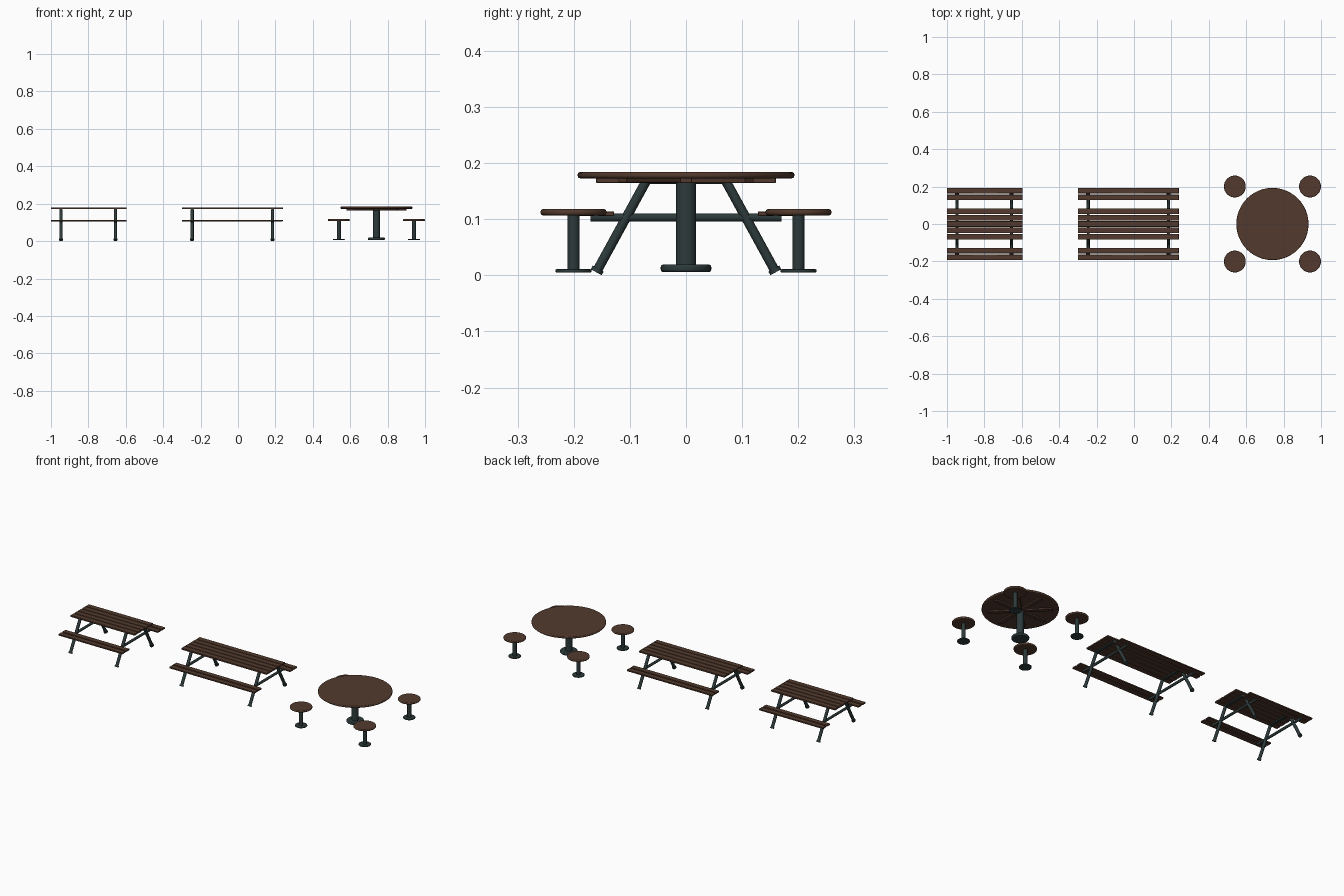
import bpy
import math
from mathutils import Vector

if "Cube" in bpy.data.objects:
    bpy.data.objects.remove(bpy.data.objects["Cube"], do_unlink=True)


def make_material(name, rgb):
    mat = bpy.data.materials.new(name)
    mat.use_nodes = True
    color = (*rgb, 1)
    mat.diffuse_color = color
    mat.node_tree.nodes["Principled BSDF"].inputs["Base Color"].default_value = color
    return mat


wood = make_material("brown wood", (0.085, 0.042, 0.026))
metal = make_material("dark green metal", (0.026, 0.042, 0.042))


def finish(name, mat, bevel, segments=1):
    """Name, colour and round off the active object."""
    ob = bpy.context.object
    ob.name = name
    ob.data.materials.append(mat)
    if bevel:
        mod = ob.modifiers.new("rounded edges", "BEVEL")
        mod.width = bevel
        mod.segments = segments
        mod.limit_method = "ANGLE"
        mod.angle_limit = math.radians(40)
    bpy.ops.object.shade_smooth_by_angle(angle=math.radians(40))
    return ob


def box(name, mat, center, size, turn=0, bevel=0.001):
    bpy.ops.mesh.primitive_cube_add(size=1, location=center, rotation=(0, 0, turn))
    ob = bpy.context.object
    ob.scale = size
    bpy.ops.object.transform_apply(location=False, rotation=False, scale=True)
    return finish(name, mat, bevel)


def disc(name, mat, x, y, low, high, radius, bevel=0, sides=32):
    bpy.ops.mesh.primitive_cylinder_add(
        vertices=sides, radius=radius, depth=high - low, location=(x, y, (low + high) / 2))
    return finish(name, mat, bevel, 3)


def tube(name, mat, start, end, radius):
    a, b = Vector(start), Vector(end)
    bpy.ops.mesh.primitive_cylinder_add(
        vertices=16, radius=radius, depth=(b - a).length, location=(a + b) / 2,
        rotation=(b - a).to_track_quat("Z", "Y").to_euler())
    return finish(name, mat, 0)


def picnic_table(name, left, right, leg_left, leg_right):
    mid, length = (left + right) / 2, right - left
    # Top planks
    for i in range(-2, 3):
        box(f"{name}_top_plank", wood, (mid, i * 0.034, 0.175), (length, 0.030, 0.009))
    # Bench planks
    for side in (-1, 1):
        for y in (0.1425, 0.178):
            box(f"{name}_bench_plank", wood, (mid, side * y, 0.110), (length, 0.029, 0.008))
    # Metal frames
    for x in (leg_left, leg_right):
        tube(f"{name}_cross_beam", metal, (x, -0.17, 0.103), (x, 0.17, 0.103), 0.007)
        box(f"{name}_top_support", metal, (x, 0, 0.167), (0.015, 0.155, 0.008))
        for side in (-1, 1):
            foot = Vector((x, side * 0.16, 0.0055))
            head = Vector((x, side * 0.071, 0.168))
            tube(f"{name}_leg", metal, foot, head, 0.0085)
            tube(f"{name}_foot", metal, foot, foot.lerp(head, 0.04), 0.011)


picnic_table("short_table", -1.0, -0.595, -0.947, -0.655)
picnic_table("long_table", -0.30, 0.24, -0.245, 0.185)

# Round table
cx = 0.74
disc("round_table_top", wood, cx, 0, 0.173, 0.184, 0.193, 0.004, 48)
for i in range(4):
    # Crossing battens under the top, each slightly shallower to nest
    box("round_table_batten", wood, (cx, 0, 0.169 + i * 0.0003),
        (0.32, 0.021, 0.0095), i * math.pi / 4)
disc("round_table_post", metal, cx, 0, 0.01, 0.168, 0.018)
disc("round_table_base", metal, cx, 0, 0.006, 0.019, 0.045, 0.004)

# Stools
for sx in (-1, 1):
    for sy in (-1, 1):
        x, y = cx + sx * 0.201, sy * 0.2005
        disc("stool_seat", wood, x, y, 0.107, 0.118, 0.0585, 0.004)
        disc("stool_post", metal, x, y, 0.007, 0.108, 0.0105)
        disc("stool_base", metal, x, y, 0.005, 0.011, 0.032, 0.002)
